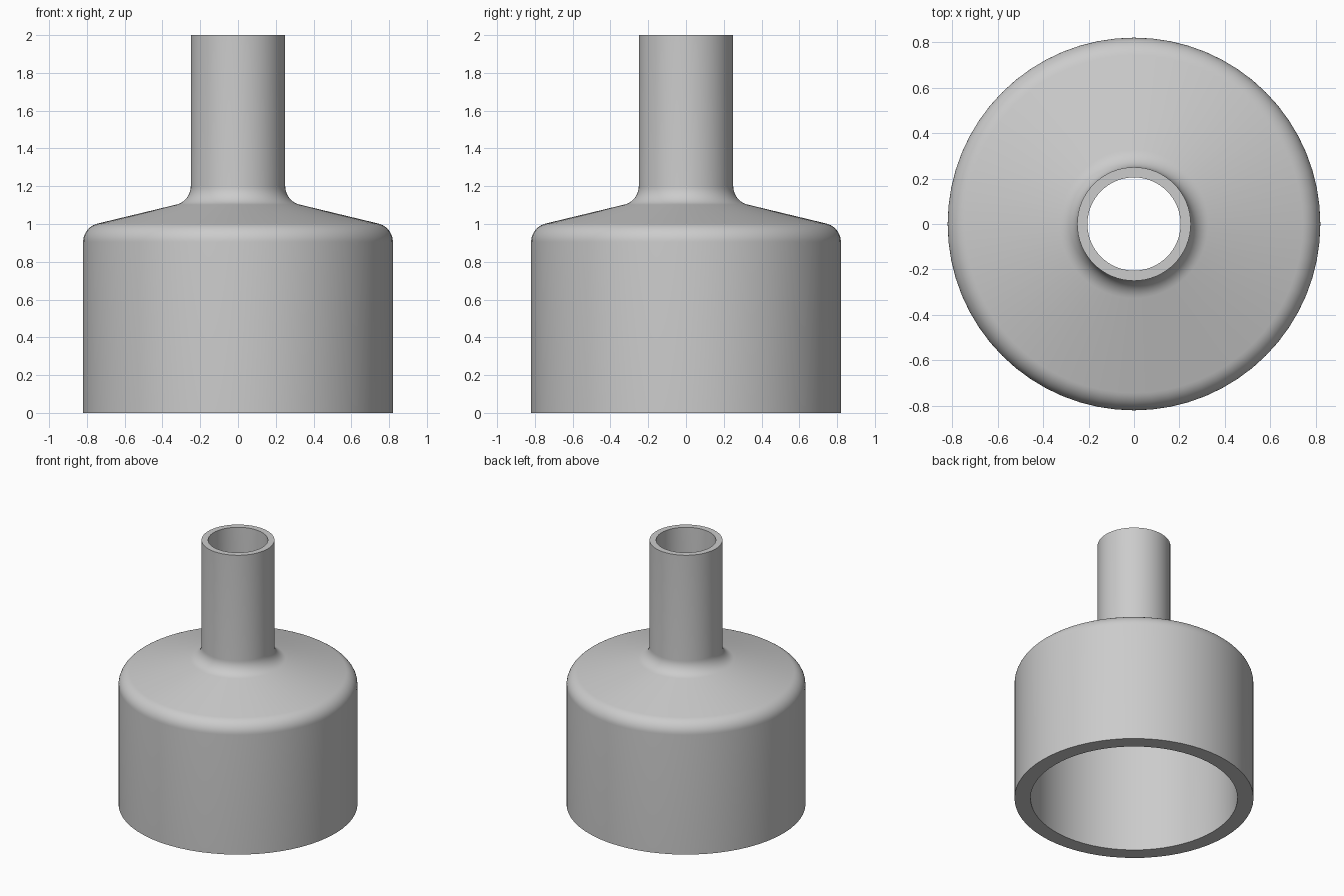
import bpy, bmesh
from math import sin, cos, pi, radians

old = bpy.data.objects.get("Cube")
if old:
    bpy.data.objects.remove(old, do_unlink=True)

SEGMENTS = 64
SLOPE = 13.5


def arc(cx, cz, r, start, end, steps=10):
    """Points of a rounded corner, angles in degrees."""
    angles = [radians(start + (end - start) * i / steps) for i in range(steps + 1)]
    return [(cx + r * cos(a), cz + r * sin(a)) for a in angles]


# Wall profile: outside going up, then inside going down
profile = [(0.82, 0)]
profile += arc(0.72, 0.905, 0.1, 0, 90 - SLOPE)
profile += arc(0.35, 1.2, 0.1, 270 - SLOPE, 180)
profile += [(0.25, 2), (0.205, 2)]
profile += arc(0.305, 1.095, 0.1, 180, 270 - SLOPE)
profile += arc(0.61, 0.825, 0.1, 90 - SLOPE, 0)
profile += [(0.71, 0)]

# Spin the closed profile into a hollow body
bm = bmesh.new()
rings = []
for i in range(SEGMENTS):
    a = 2 * pi * i / SEGMENTS
    rings.append([bm.verts.new((r * cos(a), r * sin(a), z)) for r, z in profile])
n = len(profile)
for i in range(SEGMENTS):
    here, there = rings[i], rings[(i + 1) % SEGMENTS]
    for j in range(n):
        k = (j + 1) % n
        bm.faces.new((here[j], there[j], there[k], here[k]))
bmesh.ops.recalc_face_normals(bm, faces=bm.faces)
mesh = bpy.data.meshes.new("reducer_body")
bm.to_mesh(mesh)
bm.free()
body = bpy.data.objects.new("reducer_body", mesh)
bpy.context.collection.objects.link(body)

# Plain grey material
grey = bpy.data.materials.new("light_grey")
grey.use_nodes = True
color = (0.6, 0.6, 0.6, 1)
grey.diffuse_color = color
grey.node_tree.nodes["Principled BSDF"].inputs["Base Color"].default_value = color
mesh.materials.append(grey)

# Smooth walls with crisp rims
bpy.ops.object.select_all(action="DESELECT")
body.select_set(True)
bpy.context.view_layer.objects.active = body
bpy.ops.object.shade_smooth_by_angle(angle=radians(30))
